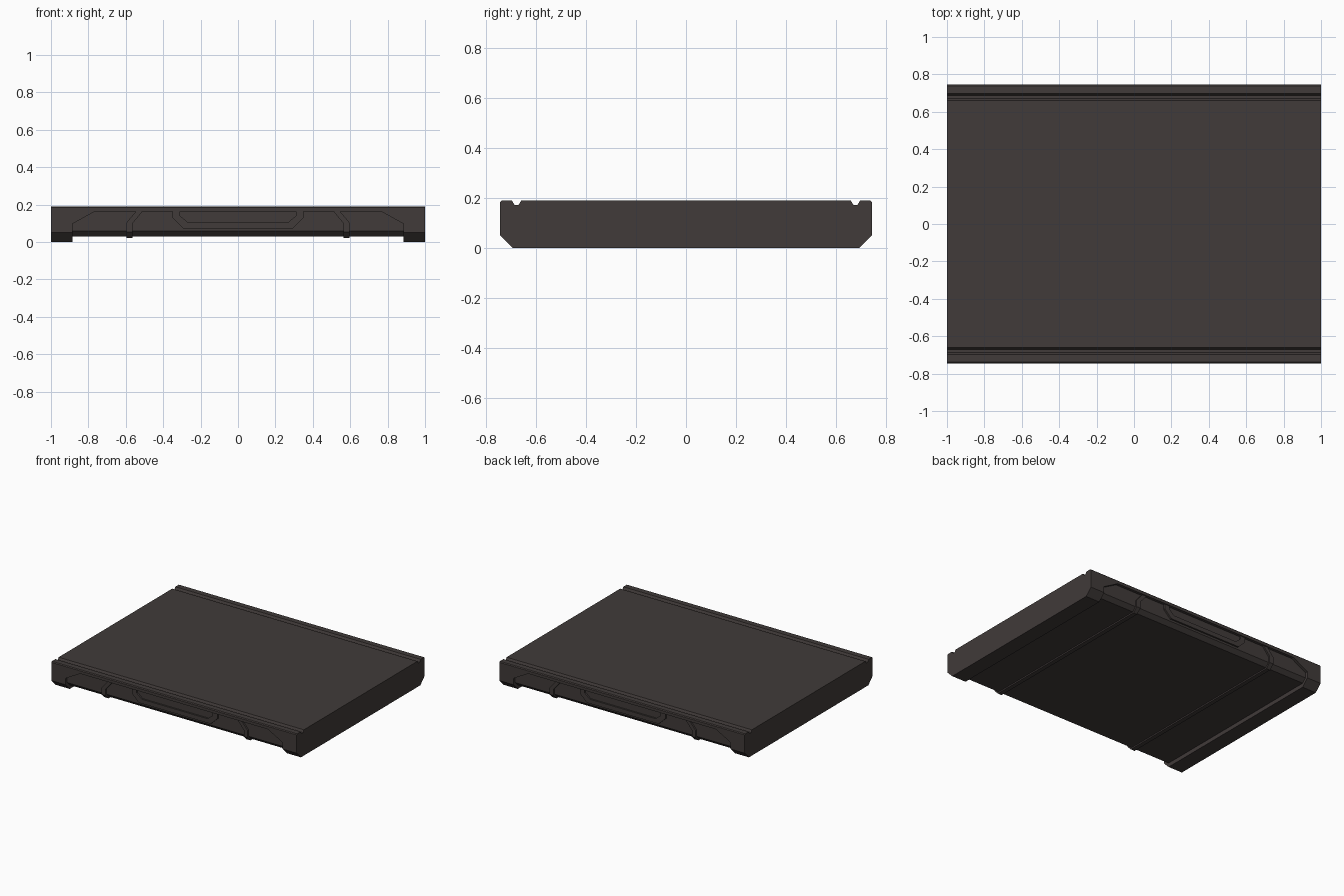
import bpy, bmesh, math

if "Cube" in bpy.data.objects:
    bpy.data.objects.remove(bpy.data.objects["Cube"])

mat = bpy.data.materials.new("dark warm grey")
mat.diffuse_color = (0.052, 0.043, 0.041, 1)
mat.use_nodes = True
mat.node_tree.nodes["Principled BSDF"].inputs["Base Color"].default_value = mat.diffuse_color


def prism(name, pts, axis, lo, hi):
    """Extrude a 2D outline: axis 'x' takes (y, z) points, axis 'y' takes (x, z)."""
    bm = bmesh.new()
    vs = [bm.verts.new((lo, a, b) if axis == 'x' else (a, lo, b)) for a, b in pts]
    f = bm.faces.new(vs)
    ext = bmesh.ops.extrude_face_region(bm, geom=[f])
    d = (hi - lo, 0, 0) if axis == 'x' else (0, hi - lo, 0)
    bmesh.ops.translate(bm, vec=d, verts=[v for v in ext['geom'] if isinstance(v, bmesh.types.BMVert)])
    bmesh.ops.recalc_face_normals(bm, faces=bm.faces)
    me = bpy.data.meshes.new(name)
    bm.to_mesh(me)
    bm.free()
    me.materials.append(mat)
    ob = bpy.data.objects.new(name, me)
    bpy.context.collection.objects.link(ob)
    return ob


def mirrored(half):
    """Mirror a half outline across the vertical axis into a closed loop."""
    return half + [(-a, b) for a, b in reversed(half)]


def section(inset, bottom, top):
    """Cross-section with chamfered lower edges, inset from the outer skin."""
    y, c = 0.745 - inset, 0.695 - inset * 1.41
    return mirrored([(c + bottom, bottom), (y, y - c), (y, top)])


def trimmed(name, front, profile):
    """Front outline run through the full depth, trimmed to a cross-section."""
    ob = prism(name, profile, 'x', -1, 1)
    cut = prism(name + "_cutter", front, 'y', -1, 1)
    cut.hide_render = True
    m = ob.modifiers.new("trim", 'BOOLEAN')
    m.operation, m.solver, m.object = 'INTERSECT', 'EXACT', cut
    bpy.context.view_layer.objects.active = ob
    bpy.ops.object.modifier_apply(modifier="trim")
    bpy.data.objects.remove(cut)
    return ob


# Outer shell: deck with two grooves, side rails and end feet
shell_section = mirrored([(0.695, 0), (0.745, 0.05), (0.745, 0.184), (0.739, 0.19),
                          (0.698, 0.19), (0.688, 0.173), (0.671, 0.173), (0.661, 0.19)])
arch = [(1.1, 0.3), (1.1, -0.1), (0.885, -0.1), (0.885, 0.097), (0.765, 0.163)]
trimmed("deck_shell", mirrored(arch), shell_section)

# Recessed core between the feet
prism("recessed_core", section(0.02, 0.03, 0.168), 'x', -0.92, 0.92)

# Cranked ribs wrapping each side and the underside
rib = [(0.595, -0.1), (0.595, 0.105), (0.54, 0.17), (0.505, 0.17), (0.563, 0.1), (0.563, -0.1)]
for label, s in (("left", -1), ("right", 1)):
    trimmed(label + "_rib", [(s * x, z) for x, z in rib], section(0.008, 0.02, 0.168))

# Raised tray-shaped trim in the middle of each side
tray = [(0.31, 0.3), (0.35, 0.3), (0.35, 0.128), (0.293, 0.073)]
tray = tray + [(-x, z) for x, z in reversed(tray)] + [(-0.31, 0.14), (-0.268, 0.105), (0.268, 0.105), (0.31, 0.14)]
trimmed("side_trim", tray, section(0.008, 0.04, 0.168))
